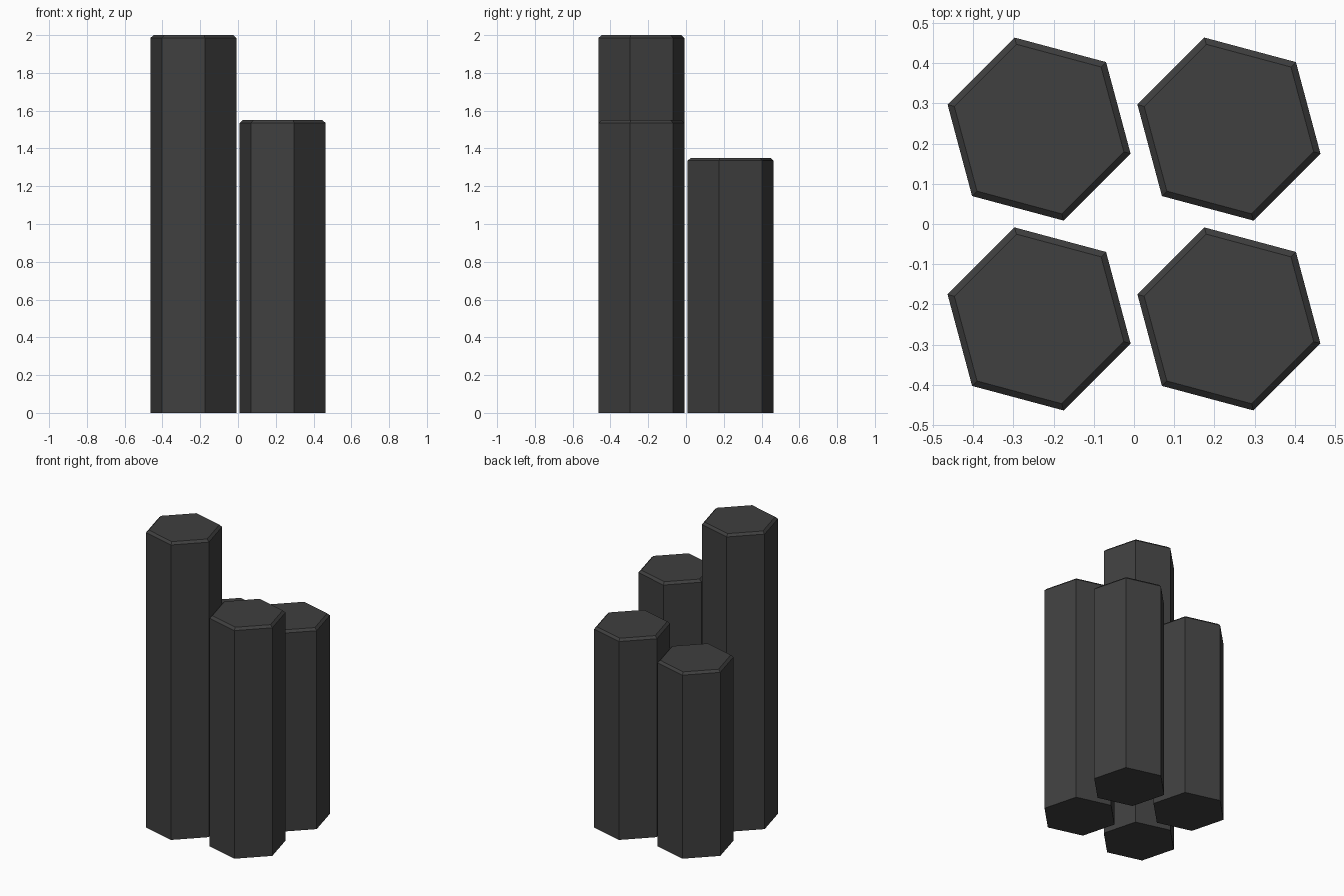
import bpy, bmesh, math

if "Cube" in bpy.data.objects:
    bpy.data.objects.remove(bpy.data.objects["Cube"])

R = 0.2355      # column radius
C = 0.236       # column centre offset
BEVEL = 0.015   # chamfer on the top rim

stone = bpy.data.materials.new("dark basalt grey")
stone.diffuse_color = (0.05, 0.05, 0.05, 1)
stone.use_nodes = True
stone.node_tree.nodes["Principled BSDF"].inputs["Base Color"].default_value = stone.diffuse_color


def column(name, x, y, height):
    """Hexagonal column with a chamfered top rim."""
    bm = bmesh.new()
    rings = []
    for r, z in ((R, 0), (R, height - BEVEL), (R - BEVEL / math.cos(math.pi / 6), height)):
        rings.append([bm.verts.new((r * math.cos(math.radians(45 + 60 * i)),
                                    r * math.sin(math.radians(45 + 60 * i)), z))
                      for i in range(6)])
    for low, high in zip(rings, rings[1:]):
        for i in range(6):
            j = (i + 1) % 6
            bm.faces.new((low[i], low[j], high[j], high[i]))
    bm.faces.new(rings[-1])
    bm.faces.new(rings[0][::-1])
    mesh = bpy.data.meshes.new(name)
    bm.to_mesh(mesh)
    bm.free()
    mesh.materials.append(stone)
    ob = bpy.data.objects.new(name, mesh)
    ob.location = (x, y, 0)
    bpy.context.collection.objects.link(ob)


# Four columns of different heights
column("front_left_column", -C, -C, 2.0)
column("front_right_column", C, -C, 1.55)
column("back_right_column", C, C, 1.35)
column("back_left_column", -C, C, 1.25)
